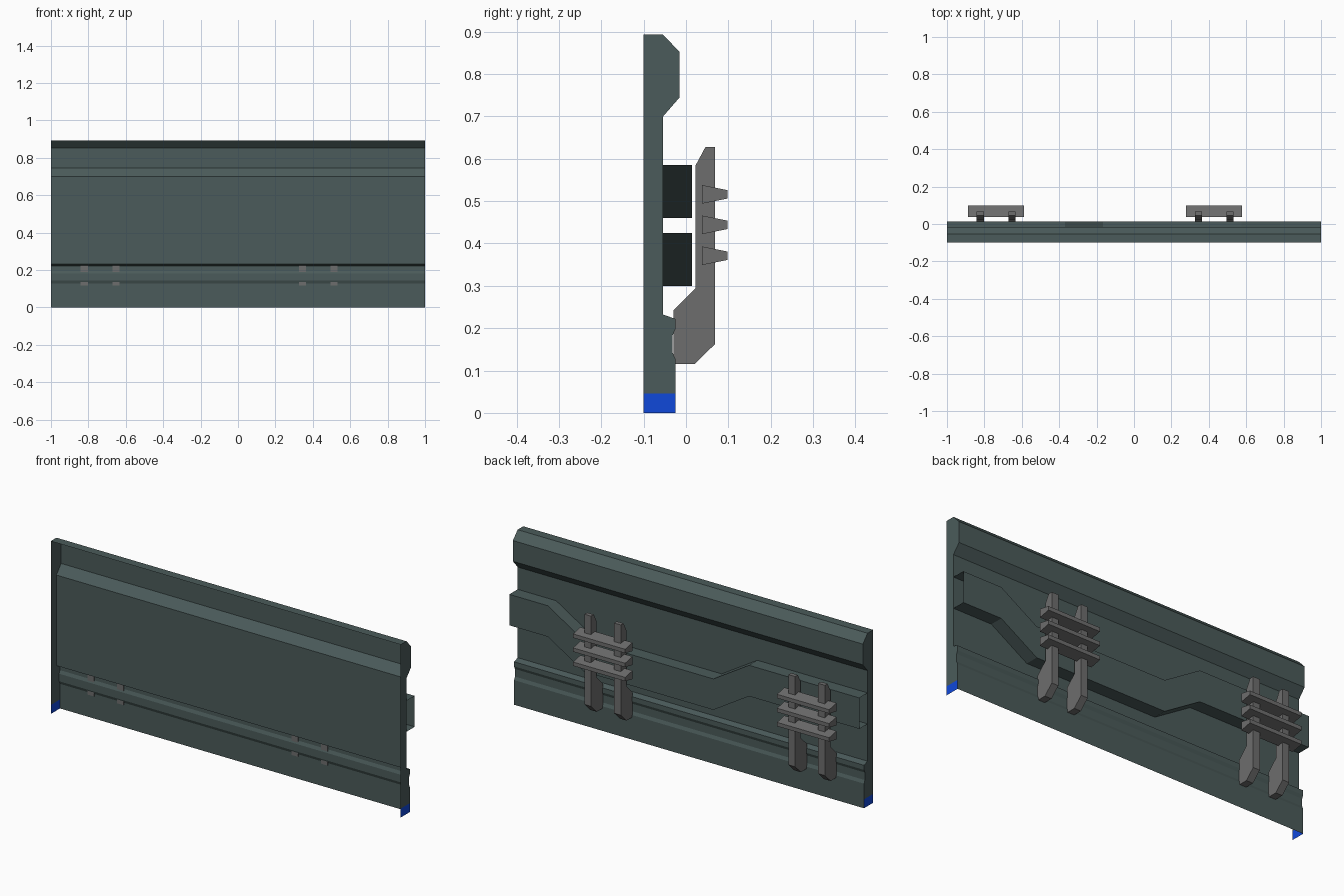
import bpy

if "Cube" in bpy.data.objects:
    bpy.data.objects.remove(bpy.data.objects["Cube"])


def material(name, rgb):
    m = bpy.data.materials.new(name)
    m.diffuse_color = (*rgb, 1)
    m.use_nodes = True
    m.node_tree.nodes["Principled BSDF"].inputs["Base Color"].default_value = m.diffuse_color
    return m


WALL = material("dark teal grey", (0.070, 0.105, 0.103))
GREY = material("mid grey", (0.155, 0.155, 0.155))
BLUE = material("blue", (0.005, 0.065, 0.70))


def make(name, verts, faces, mat):
    me = bpy.data.meshes.new(name)
    me.from_pydata(verts, [], faces)
    me.materials.append(mat)
    ob = bpy.data.objects.new(name, me)
    bpy.context.collection.objects.link(ob)
    return ob


def prism(name, prof, x0, x1, mat):
    """Closed (y, z) profile, listed clockwise seen from +x, extruded along x."""
    n = len(prof)
    verts = [(x, y, z) for x in (x0, x1) for y, z in prof]
    faces = [(i, (i + 1) % n, n + (i + 1) % n, n + i) for i in range(n)]
    faces += [tuple(range(n)), tuple(reversed(range(n, 2 * n)))]
    return make(name, verts, faces, mat)


# wall sheet: open at the front and underneath
wall = [(-0.1, 0.893), (-0.054, 0.893), (-0.015, 0.852), (-0.015, 0.745),
        (-0.054, 0.70), (-0.054, 0.232), (-0.025, 0.222), (-0.025, 0.198),
        (-0.032, 0.182), (-0.032, 0.143), (-0.025, 0.127), (-0.025, 0.046)]
sheet = wall[:-1] + [(-0.025, 0.0)]
n = len(sheet)
make("wall_sheet", [(x, y, z) for x in (-1, 1) for y, z in sheet],
     [(i, i + 1, n + i + 1, n + i) for i in range(n - 1)], WALL)

# flat end plates with a blue foot
foot = [(-0.1, 0.046), (-0.025, 0.046), (-0.025, 0.0), (-0.1, 0.0)]
for side, x in (("left", -1), ("right", 1)):
    for part, prof, mat in (("end_plate", wall + [(-0.1, 0.046)], WALL),
                            ("end_foot", foot, BLUE)):
        order = list(range(len(prof)))
        if x > 0:
            order.reverse()
        make(f"{side}_{part}", [(x, y, z) for y, z in prof], [order], mat)

# cable duct: open channel that dips between two ramps
path = [(1, 0.425), (0.78, 0.425), (0.575, 0.30),
        (-0.166, 0.30), (-0.37, 0.425), (-1, 0.425)]
section = [(-0.054, 0.16), (0.014, 0.16), (0.014, 0.0), (-0.054, 0.0)]
verts = [(x, y, z + dz) for x, z in path for y, dz in section]
faces = [(4 * s + k, 4 * s + 4 + k, 4 * s + 5 + k, 4 * s + 1 + k)
         for s in range(len(path) - 1) for k in range(3)]
make("cable_duct", verts, faces, WALL)

# brackets: two hooked posts carrying three tapered bars
post = [(0.046, 0.628), (0.068, 0.628), (0.068, 0.162), (0.021, 0.116),
        (-0.029, 0.116), (-0.029, 0.243), (0.023, 0.295), (0.023, 0.585)]
for side, cx in (("left", -0.738), ("right", 0.428)):
    for i, dx in enumerate((-0.084, 0.086)):
        prism(f"{side}_bracket_post_{i + 1}", post,
              cx + dx - 0.019, cx + dx + 0.019, GREY)
    for i, z in enumerate((0.371, 0.444, 0.516)):
        bar = [(0.038, z + 0.022), (0.098, z + 0.010),
               (0.098, z - 0.010), (0.038, z - 0.022)]
        prism(f"{side}_bracket_bar_{i + 1}", bar, cx - 0.149, cx + 0.149, GREY)
